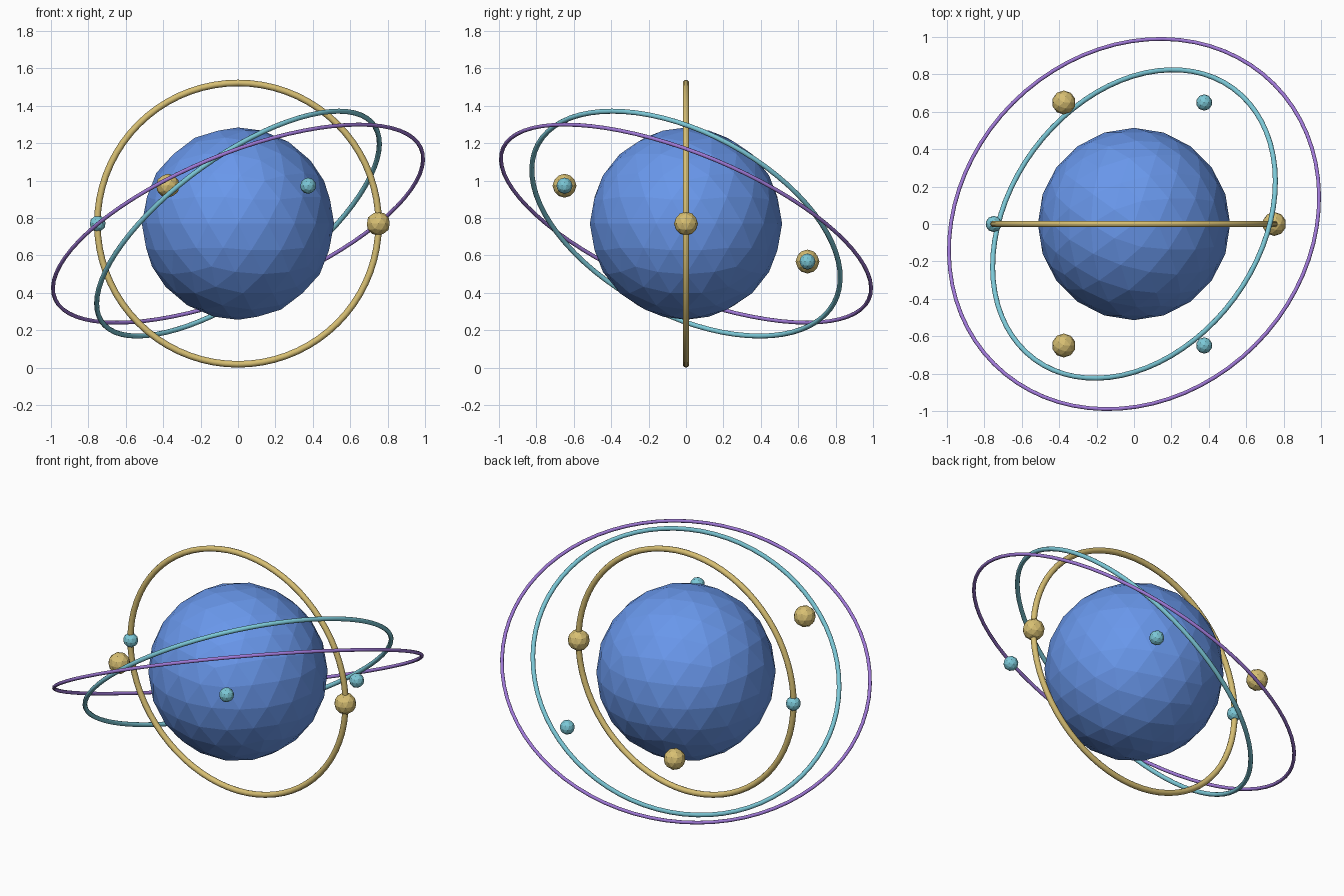
import bpy
from math import sin, cos, pi
from mathutils import Vector

if "Cube" in bpy.data.objects:
    bpy.data.objects.remove(bpy.data.objects["Cube"])

CENTRE = Vector((0, 0, 0.77))


def material(name, rgb):
    m = bpy.data.materials.new(name)
    m.diffuse_color = (*rgb, 1)
    m.use_nodes = True
    m.node_tree.nodes["Principled BSDF"].inputs["Base Color"].default_value = m.diffuse_color
    return m


BLUE = material("blue", (0.14, 0.31, 0.83))
GOLD = material("gold", (0.68, 0.52, 0.17))
CYAN = material("cyan", (0.20, 0.58, 0.68))
PURPLE = material("purple", (0.35, 0.19, 0.68))


def ball(name, loc, radius, subdiv, mat):
    bpy.ops.mesh.primitive_ico_sphere_add(subdivisions=subdiv, radius=radius, location=loc)
    ob = bpy.context.object
    ob.name = name
    ob.data.materials.append(mat)


def ring(name, radius, thickness, normal, mat):
    bpy.ops.mesh.primitive_torus_add(
        major_radius=radius, minor_radius=thickness,
        major_segments=72, minor_segments=10, location=CENTRE,
        rotation=Vector(normal).to_track_quat('Z', 'Y').to_euler())
    ob = bpy.context.object
    ob.name = name
    ob.data.materials.append(mat)
    bpy.ops.object.shade_smooth()


# Faceted central sphere
ball("core", CENTRE, 0.514, 3, BLUE)

# Orbit rings, each given by the normal of its plane
ring("upright_ring", 0.752, 0.0175, (0, 1, 0), GOLD)
ring("steep_ring", 0.898, 0.0135, (-0.54, 0.396, 0.743), CYAN)
ring("outer_ring", 1.058, 0.0105, (-0.354, 0.354, 0.866), PURPLE)

# Six moons, large and small in turn: front ones high, back ones low
for i in range(6):
    a = i * pi / 3
    y = 0.75 * sin(a)
    loc = CENTRE + Vector((0.75 * cos(a), y, -0.312 * y))
    if i % 2 == 0:
        ball(f"large_moon_{i // 2 + 1}", loc, 0.064, 2, GOLD)
    else:
        ball(f"small_moon_{i // 2 + 1}", loc, 0.0435, 2, CYAN)
